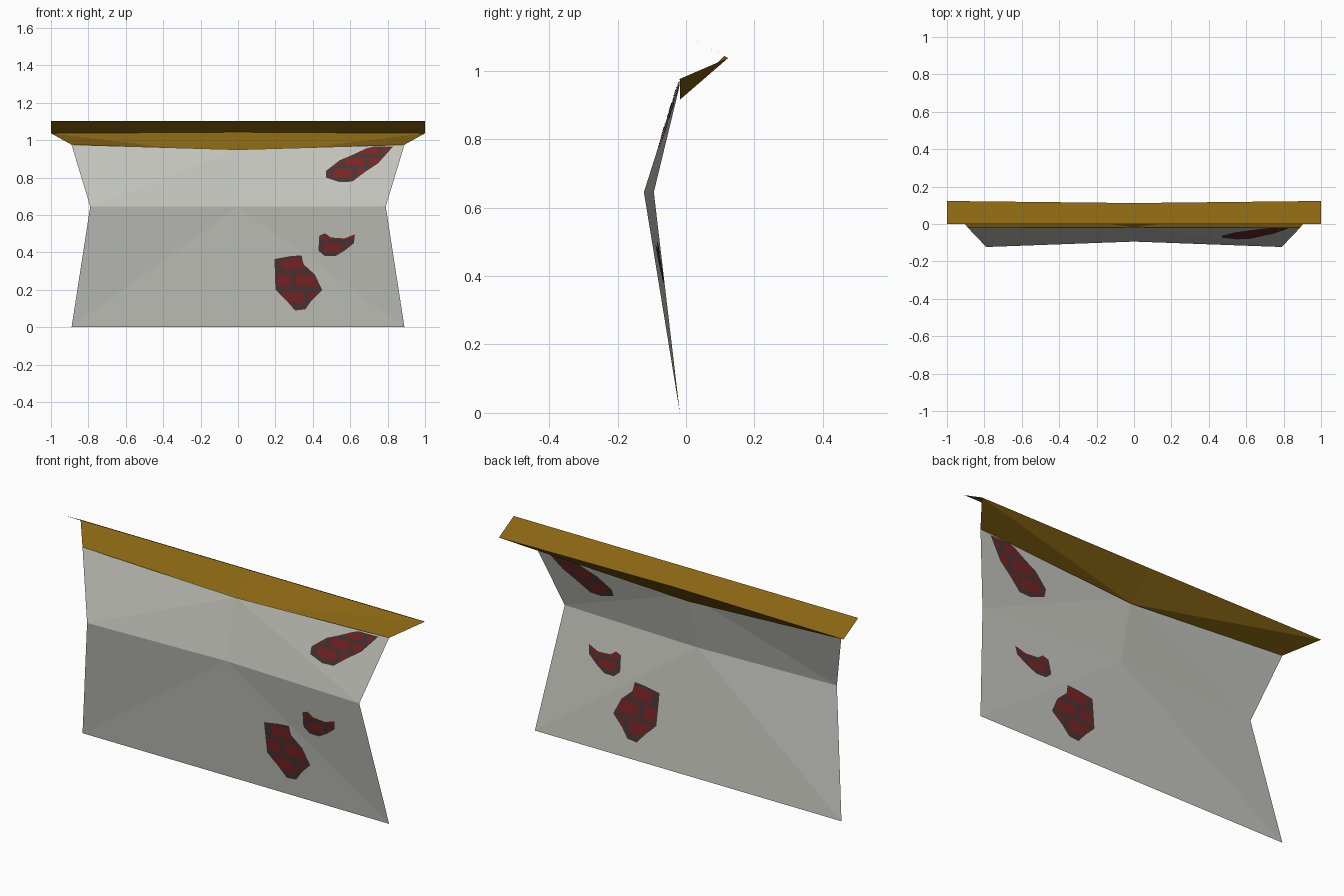
import bpy, bmesh
from mathutils import Vector

if "Cube" in bpy.data.objects:
    bpy.data.objects.remove(bpy.data.objects["Cube"])


def material(name, rgb):
    m = bpy.data.materials.new(name)
    m.diffuse_color = (*rgb, 1)
    m.use_nodes = True
    m.node_tree.nodes["Principled BSDF"].inputs["Base Color"].default_value = m.diffuse_color
    return m


PLASTER = material("grey plaster", (0.56, 0.56, 0.52))
GOLD = material("ochre roof", (0.25, 0.132, 0.006))
MORTAR = material("dark mortar", (0.07, 0.034, 0.033))
BRICK = material("red brick", (0.20, 0.018, 0.018))


def add_object(name, bm, mat, mirror=False):
    mesh = bpy.data.meshes.new(name)
    bm.to_mesh(mesh)
    bm.free()
    mesh.materials.append(mat)
    obj = bpy.data.objects.new(name, mesh)
    bpy.context.collection.objects.link(obj)
    if mirror:
        mod = obj.modifiers.new("mirror", "MIRROR")
        mod.merge_threshold = 0.0005
    return obj


def half_sheet(name, points, faces, mat):
    """Right half of a folded sheet, mirrored across x = 0."""
    bm = bmesh.new()
    verts = [bm.verts.new(p) for p in points]
    for f in faces:
        bm.faces.new([verts[i] for i in f])
    add_object(name, bm, mat, mirror=True)


# Folded wall: bottom, mid crease and top, each with a centre and an end point
B0, BR = Vector((0, -0.018, 0)), Vector((0.89, -0.018, 0))
M0, MR = Vector((0, -0.094, 0.645)), Vector((0.79, -0.123, 0.645))
T0, TR = Vector((0, -0.02, 0.95)), Vector((0.89, -0.018, 0.976))
half_sheet("wall", [B0, BR, M0, MR, T0, TR],
           [(0, 1, 2), (2, 1, 3), (2, 3, 4), (4, 3, 5)], PLASTER)

# Roof: lower slope rising to the back, then a flap folding forward over it
BACK0, BACKR = (0, 0.112, 1.043), (1, 0.123, 1.037)
half_sheet("roof_lower_slope",
           [(0, -0.018, 0.915), (0.89, -0.018, 0.976), BACKR, BACK0],
           [(0, 1, 2), (0, 2, 3)], GOLD)
half_sheet("roof_upper_flap", [BACK0, BACKR, (1, 0, 1.103), (0, 0, 1.103)],
           [(0, 1, 2, 3)], GOLD)


def plate(name, outline, plane, offset, mat, rows=None):
    """Flat patch on a wall plane; rows = (height, length) keeps only bricks."""
    a, b, c = plane
    n = (b - a).cross(c - a).normalized()
    bm = bmesh.new()
    bm.faces.new([bm.verts.new((x, 0, z)) for x, z in outline])
    if rows:
        h, w = rows
        x0, z0 = min(p[0] for p in outline), min(p[1] for p in outline)

        def cut(co, no):
            bmesh.ops.bisect_plane(bm, geom=bm.verts[:] + bm.edges[:] + bm.faces[:],
                                   plane_co=co, plane_no=no)
        for i in range(8):
            for gap in (0, 0.3):
                cut((0, 0, z0 + (i + gap) * h), (0, 0, 1))
            for gap in (0, 0.2):
                cut((x0 + (i / 2 + gap) * w, 0, 0), (1, 0, 0))
        # Remove the joints so that the mortar shows; odd rows are staggered
        joints = []
        for f in bm.faces:
            m = f.calc_center_median()
            r = (m.z - z0) / h
            s = (m.x - x0) / w + 0.5 * (int(r) % 2)
            if r % 1 < 0.3 or s % 1 < 0.2:
                joints.append(f)
        bmesh.ops.delete(bm, geom=joints, context="FACES")
    for v in bm.verts:
        v.co.y = a.y - (n.x * (v.co.x - a.x) + n.z * (v.co.z - a.z)) / n.y
        v.co += n * offset
    add_object(name, bm, mat)


# Bare brick patches, visible on both sides of the wall
patches = {
    "upper": ((T0, MR, TR), (0.062, 0.13),
              [(.83, .967), (.75, .877), (.68, .83), (.61, .778), (.545, .775),
               (.47, .80), (.47, .835), (.545, .893), (.61, .92), (.685, .955), (.72, .965)]),
    "middle": ((M0, BR, MR), (0.062, 0.12),
               [(.435, .49), (.465, .503), (.497, .48), (.57, .475), (.625, .497),
                (.62, .45), (.57, .41), (.52, .38), (.465, .38), (.43, .41)]),
    "lower": ((B0, BR, M0), (0.09, 0.15),
              [(.195, .365), (.28, .38), (.34, .385), (.35, .337), (.41, .283), (.45, .2),
               (.395, .145), (.36, .096), (.305, .09), (.257, .145), (.23, .17), (.2, .2)]),
}
for key, (plane, rows, outline) in patches.items():
    cx = sum(p[0] for p in outline) / len(outline)
    cz = sum(p[1] for p in outline) / len(outline)
    inner = [(cx + 0.92 * (x - cx), cz + 0.92 * (z - cz)) for x, z in outline]
    for side, sign in (("front", 1), ("back", -1)):
        plate(f"{key}_mortar_{side}", outline, plane, sign * 0.002, MORTAR)
        plate(f"{key}_bricks_{side}", inner, plane, sign * 0.0035, BRICK, rows)
